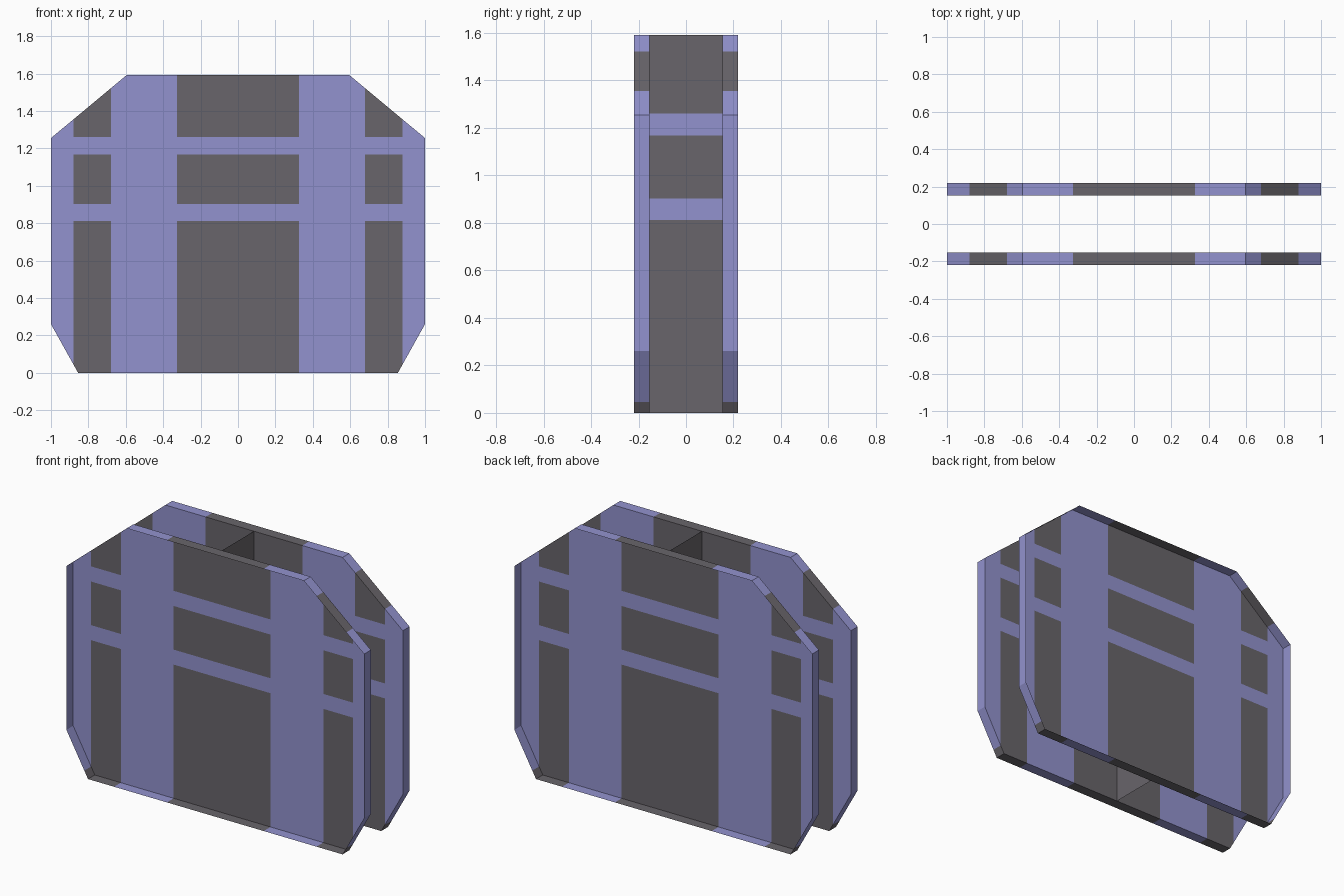
import bpy, bmesh

if "Cube" in bpy.data.objects:
    bpy.data.objects.remove(bpy.data.objects["Cube"])

# Colours
def material(name, rgb):
    m = bpy.data.materials.new(name)
    m.diffuse_color = (*rgb, 1)
    m.use_nodes = True
    m.node_tree.nodes["Principled BSDF"].inputs["Base Color"].default_value = m.diffuse_color
    return m

LILAC = material("lilac", (0.29, 0.29, 0.62))
GREY = material("dark grey", (0.14, 0.13, 0.145))

OUTLINE = [(-0.855, 0), (0.855, 0), (1, 0.26), (1, 1.255),
           (0.595, 1.592), (-0.595, 1.592), (-1, 1.255), (-1, 0.26)]
X_CUTS = [s * x for x in (0.325, 0.68, 0.88) for s in (-1, 1)]
Z_CUTS = [0.812, 0.903, 1.168, 1.26]

def is_grey(c):
    """Grey cells lie between the lilac straps."""
    x, z = abs(c.x), c.z
    in_column = x < 0.325 or 0.68 < x < 0.88
    in_strap = 0.812 < z < 0.903 or 1.168 < z < 1.26
    return in_column and not in_strap

def cut(bm, co, no):
    bmesh.ops.bisect_plane(bm, geom=bm.verts[:] + bm.edges[:] + bm.faces[:],
                           plane_co=co, plane_no=no)

def finish(bm, name):
    for f in bm.faces:
        f.material_index = int(is_grey(f.calc_center_median()))
    mesh = bpy.data.meshes.new(name)
    bm.to_mesh(mesh)
    bm.free()
    mesh.materials.append(LILAC)
    mesh.materials.append(GREY)
    ob = bpy.data.objects.new(name, mesh)
    bpy.context.collection.objects.link(ob)

# Two shallow panels: inner sheet with a rim turned outward, outer side open
def panel(name, side):
    bm = bmesh.new()
    verts = [bm.verts.new((x, side * 0.153, z)) for x, z in OUTLINE]
    bm.faces.new(verts if side < 0 else verts[::-1])
    for x in X_CUTS:
        cut(bm, (x, 0, 0), (1, 0, 0))
    for z in Z_CUTS:
        cut(bm, (0, 0, z), (0, 0, 1))
    rim = [e for e in bm.edges if e.is_boundary]
    ext = bmesh.ops.extrude_edge_only(bm, edges=rim)["geom"]
    bmesh.ops.translate(bm, vec=(0, side * 0.065, 0),
                        verts=[g for g in ext if isinstance(g, bmesh.types.BMVert)])
    finish(bm, name)

panel("front_panel", -1)
panel("back_panel", 1)

# Thin web joining the panels across the middle
bm = bmesh.new()
bm.faces.new([bm.verts.new((0, y, z)) for y, z in
              ((-0.153, 0), (0.153, 0), (0.153, 1.592), (-0.153, 1.592))])
for z in Z_CUTS:
    cut(bm, (0, 0, z), (0, 0, 1))
finish(bm, "middle_web")
